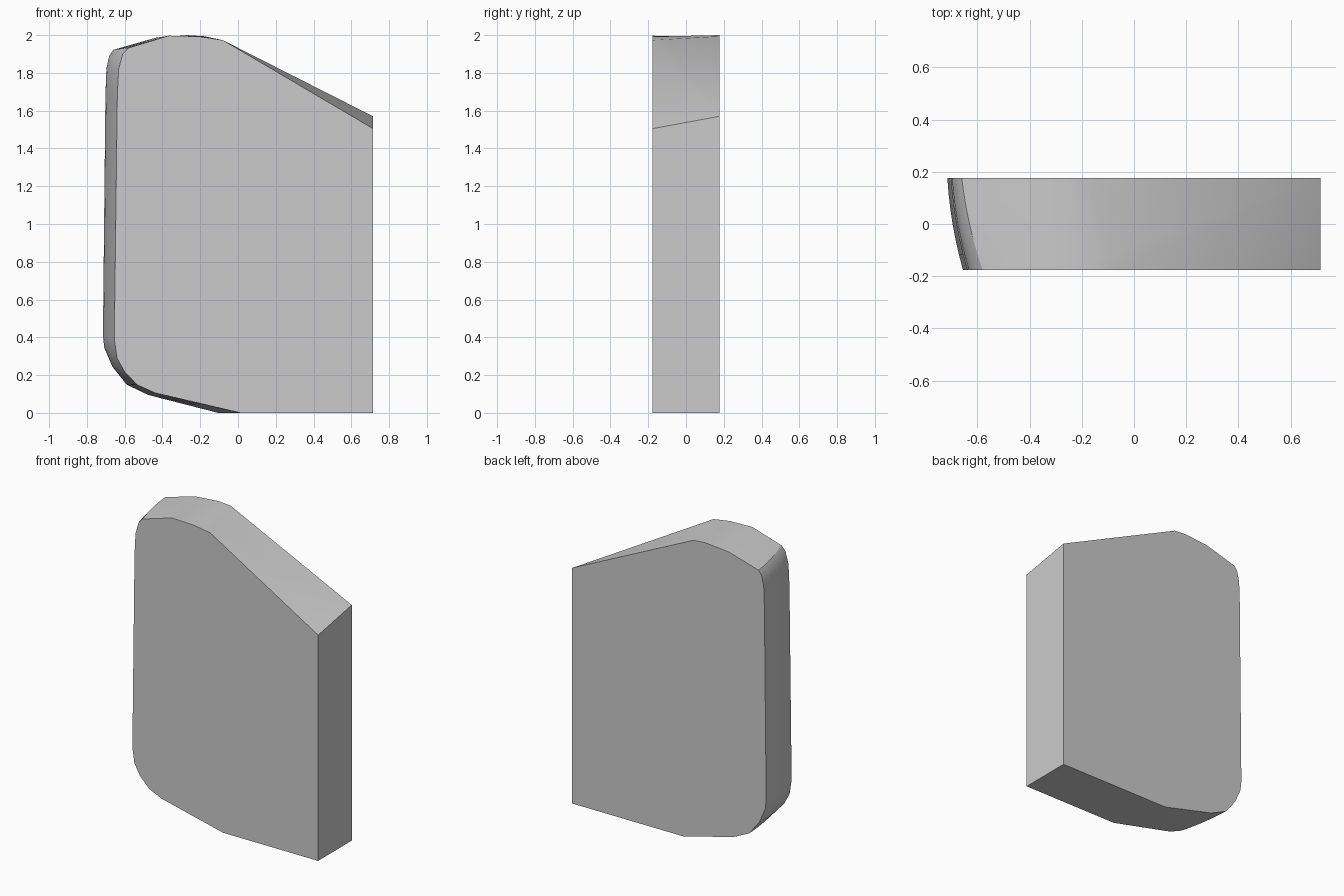
import bpy, bmesh, math

if "Cube" in bpy.data.objects:
    bpy.data.objects.remove(bpy.data.objects["Cube"])

HALF = 0.177   # half thickness
ROWS = 6       # strips across the rounded edge

# rounded edge outline, from the top bend round the left side to the bottom
front = [(-.08, 1.973), (-.20, 1.992), (-.365, 1.997), (-.58, 1.932), (-.61, 1.90),
         (-.632, 1.82), (-.639, 1.68), (-.655, .39), (-.64, .29), (-.60, .217),
         (-.533, .148), (-.44, .106), (.015, 0)]
back = [(-.18, 1.994), (-.27, 2.0), (-.44, 1.985), (-.66, 1.922), (-.682, 1.89),
        (-.697, 1.82), (-.702, 1.68), (-.715, .41), (-.708, .345), (-.665, .245),
        (-.59, .15), (-.475, .095), (-.105, 0)]
n = len(front)

bm = bmesh.new()
rows = []
for r in range(ROWS + 1):
    t = r / ROWS
    row = []
    for i, ((fx, fz), (bx, bz)) in enumerate(zip(front, back)):
        # slight outward bulge on the left side
        bulge = 0.01 * 4 * t * (1 - t) if 3 <= i <= n - 3 else 0
        row.append(bm.verts.new((fx + (bx - fx) * t - bulge,
                                 -HALF + 2 * HALF * t, fz + (bz - fz) * t)))
    rows.append(row)

# square right-hand corners
f_low, f_high = bm.verts.new((.715, -HALF, 0)), bm.verts.new((.715, -HALF, 1.505))
b_low, b_high = bm.verts.new((.715, HALF, 0)), bm.verts.new((.715, HALF, 1.57))

# rounded edge
for a, b in zip(rows, rows[1:]):
    for i in range(n - 1):
        f = bm.faces.new((a[i], b[i], b[i + 1], a[i + 1]))
        f.smooth = True

# front, back, right side, base and the two triangles of the sloping top
bm.faces.new(rows[0] + [f_low, f_high])
bm.faces.new(rows[-1] + [b_low, b_high])
bm.faces.new((f_low, b_low, b_high, f_high))
bm.faces.new([r[-1] for r in rows] + [b_low, f_low])
bm.faces.new((rows[0][0], f_high, b_high))
bm.faces.new([r[0] for r in rows] + [b_high])
bmesh.ops.recalc_face_normals(bm, faces=bm.faces)

mesh = bpy.data.meshes.new("slab")
bm.to_mesh(mesh)
bm.free()
slab = bpy.data.objects.new("slab", mesh)
bpy.context.collection.objects.link(slab)

# keep the face borders crisp
bpy.context.view_layer.objects.active = slab
slab.select_set(True)
bpy.ops.object.shade_smooth_by_angle(angle=math.radians(30))
